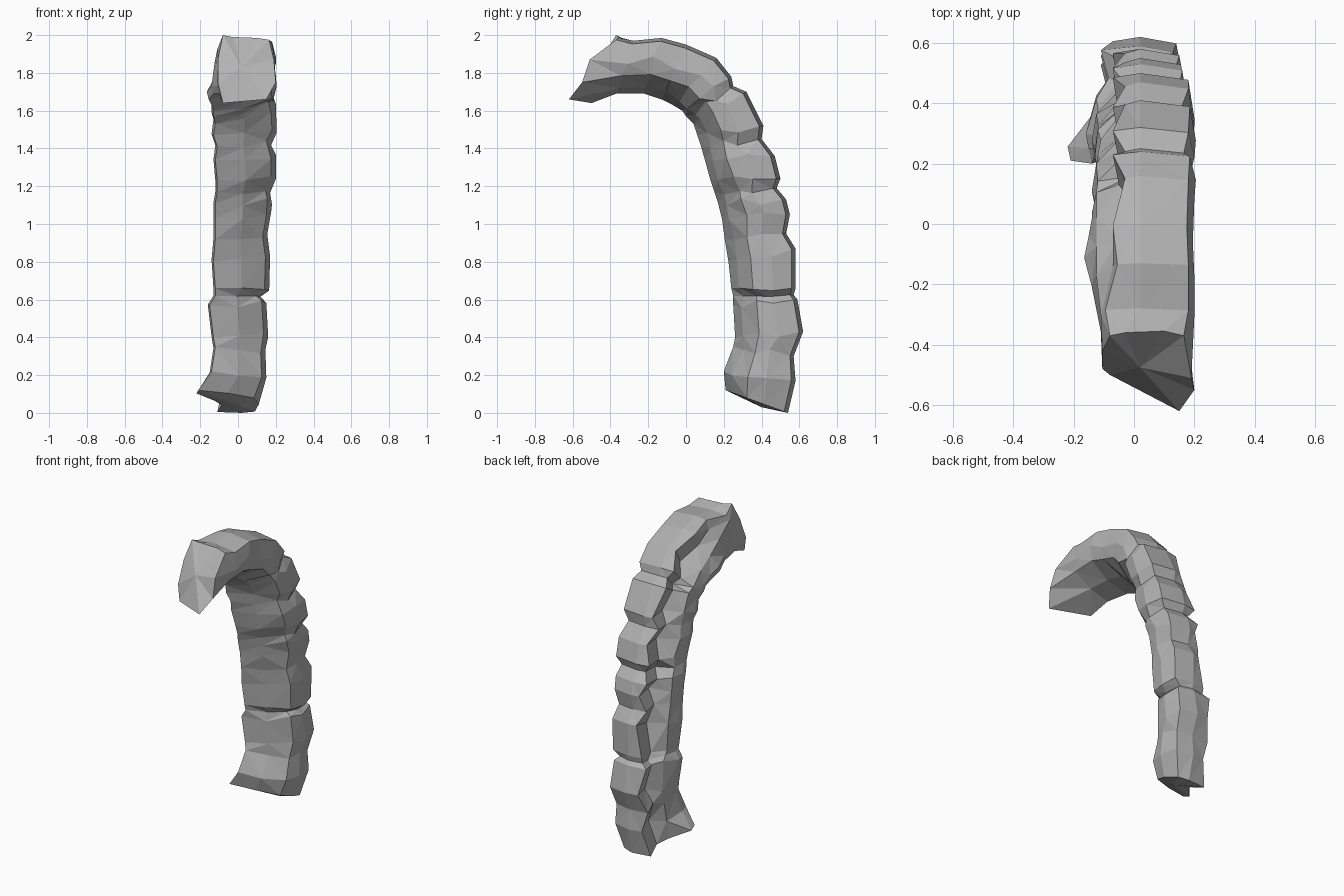
import bpy, bmesh, random
from mathutils import Vector

random.seed(4)
cube = bpy.data.objects.get("Cube")
if cube:
    bpy.data.objects.remove(cube, do_unlink=True)

# One matte stone colour
stone = bpy.data.materials.new("stone grey")
stone.use_nodes = True
COLOUR = (0.45, 0.45, 0.45, 1)
stone.diffuse_color = COLOUR
bsdf = stone.node_tree.nodes["Principled BSDF"]
bsdf.inputs["Base Color"].default_value = COLOUR
bsdf.inputs["Roughness"].default_value = 0.9

# Stations from foot to tip: inner y, inner z, outer y, outer z, x low, x high
STATIONS = [
    (.21, .12, .54, .00, -.22, .11),
    (.20, .22, .58, .17, -.15, .15),
    (.25, .35, .57, .30, -.13, .145),
    (.26, .40, .62, .43, -.14, .16),
    (.25, .57, .59, .60, -.16, .15),
    (.25, .62, .57, .625, -.13, .12),
    (.24, .66, .58, .66, -.13, .165),
    (.225, .80, .58, .87, -.14, .17),
    (.205, .92, .53, .95, -.13, .155),
    (.19, 1.03, .55, 1.05, -.13, .175),
    (.17, 1.11, .53, 1.13, -.13, .18),
    (.15, 1.17, .48, 1.19, -.12, .17),
    (.13, 1.23, .50, 1.24, -.12, .20),
    (.10, 1.34, .47, 1.36, -.13, .20),
    (.08, 1.41, .40, 1.45, -.12, .175),
    (.06, 1.47, .41, 1.52, -.14, .205),
    (.04, 1.53, .32, 1.70, -.13, .20),
    (.00, 1.57, .25, 1.73, -.14, .185),
    (-.02, 1.60, .24, 1.78, -.14, .205),
    (-.07, 1.63, .16, 1.88, -.15, .20),
    (-.13, 1.66, .00, 1.95, -.165, .195),
    (-.22, 1.69, -.13, 1.985, -.14, .20),
    (-.37, 1.69, -.28, 1.97, -.11, .20),
]
VALLEYS = {2, 5, 8, 11, 14, 17}
WAIST = 5          # last station of the broad lower blocks
BROW = 21          # first station of the broad tip


def section(i, row):
    """Ring of points: slanted inner face, full +x side, back ridge, groove, low -x shelf."""
    yi, zi, yo, zo, xl, xr = row
    dip = .04 if i in VALLEYS else 0
    zig = .02 if i % 2 else -.02
    # ridge x, groove x, groove depth, shelf depth
    if i <= WAIST:
        ridge, groove, g, s = -.09, -.065, .66, .46
    elif i < BROW:
        ridge, groove, g, s = -.05, -.03, .60, .38
    else:
        ridge, groove, g, s = -.075, -.09, .82, .55
    shape = [(xl + .01, 0), ((xl + xr) / 2, .13 + dip), (xr - .025, .34 + dip),
             (xr, .62), (xr - .02, .94), (.02, 1),
             (ridge + zig, .96), (groove + zig, g),
             (max(xl + .01, -.125), s), (xl, .14)]
    pts = []
    for k, (x, t) in enumerate(shape):
        p = Vector((x, yi + (yo - yi) * t, zi + (zo - zi) * t))
        if 0 < i and k in (1, 2, 3, 7, 8):
            p += Vector((0, random.uniform(-.01, .01), random.uniform(-.02, .02)))
        pts.append(p)
    return pts


rings = [section(i, row) for i, row in enumerate(STATIONS)]
# Sloping chisel tip: low corner on the +x side, top edge set back
rings.append([Vector(p) for p in (
    (-.08, -.50, 1.64), (.15, -.62, 1.66), (.20, -.55, 1.75), (.19, -.51, 1.87),
    (.165, -.37, 1.975), (.10, -.355, 1.985), (-.03, -.36, 1.99), (-.08, -.37, 2.0),
    (-.105, -.42, 1.88), (-.105, -.48, 1.74))])

bm = bmesh.new()
loops = [[bm.verts.new(p) for p in ring] for ring in rings]
n = len(loops[0])
for a, b in zip(loops, loops[1:]):
    for k in range(n):
        j = (k + 1) % n
        bm.faces.new((a[k], a[j], b[j], b[k]))


def cap(loop, centre):
    """Close an end with a faceted fan."""
    c = bm.verts.new(centre)
    for k in range(n):
        bm.faces.new((loop[k], loop[(k + 1) % n], c))


cap(loops[0], (.02, .40, .03))
cap(loops[-1], (.02, -.475, 1.83))
bmesh.ops.recalc_face_normals(bm, faces=bm.faces)
bmesh.ops.triangulate(bm, faces=bm.faces, quad_method='SHORT_EDGE')

mesh = bpy.data.meshes.new("stone_arch")
bm.to_mesh(mesh)
bm.free()
mesh.materials.append(stone)
arch = bpy.data.objects.new("stone_arch", mesh)
bpy.context.collection.objects.link(arch)
